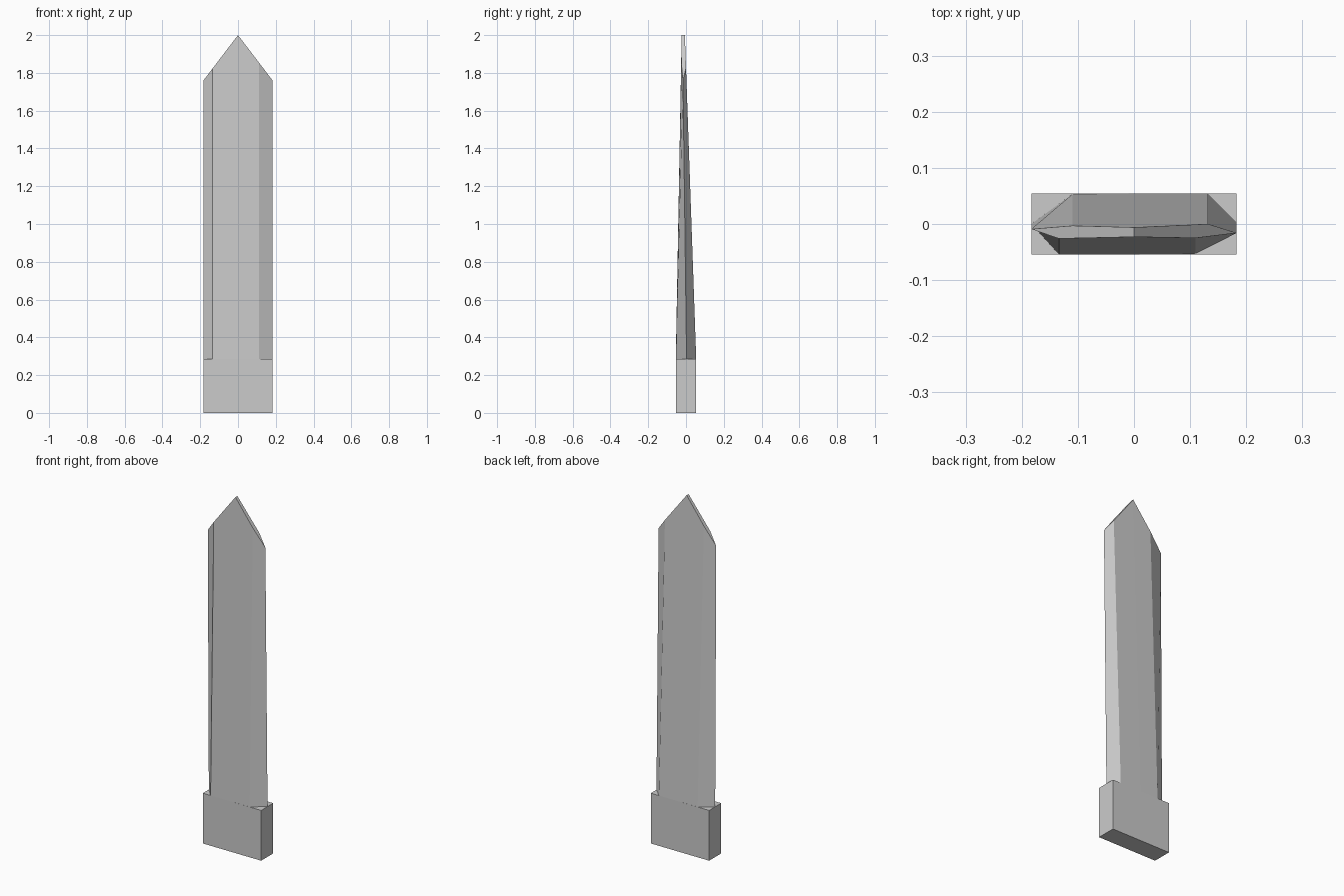
import bpy, bmesh

if "Cube" in bpy.data.objects:
    bpy.data.objects.remove(bpy.data.objects["Cube"])

HALF_W, HALF_D = 0.183, 0.054   # half width and depth of the handle block
SHOULDER, TIP, EDGE = 0.285, 2.0, 1.76


def make_object(name, bm):
    bmesh.ops.recalc_face_normals(bm, faces=bm.faces[:])
    mesh = bpy.data.meshes.new(name)
    bm.to_mesh(mesh)
    bm.free()
    obj = bpy.data.objects.new(name, mesh)
    bpy.context.collection.objects.link(obj)
    return obj


# Handle: plain rectangular block
bm = bmesh.new()
bmesh.ops.create_cube(bm, size=1)
for v in bm.verts:
    v.co.x *= 2 * HALF_W
    v.co.y *= 2 * HALF_D
    v.co.z = (v.co.z + 0.5) * SHOULDER
make_object("handle", bm)

# Blade: eight-point section with uneven bevels, as (x, y at base, y at top)
section = [
    (0.0, -0.054, -0.023), (0.11, -0.053, -0.025),
    (HALF_W, 0.003, -0.016), (0.132, 0.054, 0.0),
    (0.0, 0.054, -0.006), (-0.11, 0.053, -0.003),
    (-HALF_W, 0.0, -0.009), (-0.134, -0.054, -0.026),
]
slope = (TIP - EDGE) / HALF_W
bm = bmesh.new()
base = [bm.verts.new((x, y, SHOULDER)) for x, y, _ in section]
top = [bm.verts.new((x, y, TIP - slope * abs(x))) for x, _, y in section]
n = len(section)
for i in range(n):
    j = (i + 1) % n
    bm.faces.new((base[i], base[j], top[j], top[i]))
bm.faces.new(base[::-1])
# Two sloping facets meet at the point
bm.faces.new(top[:5])
bm.faces.new(top[4:] + top[:1])
make_object("blade", bm)
